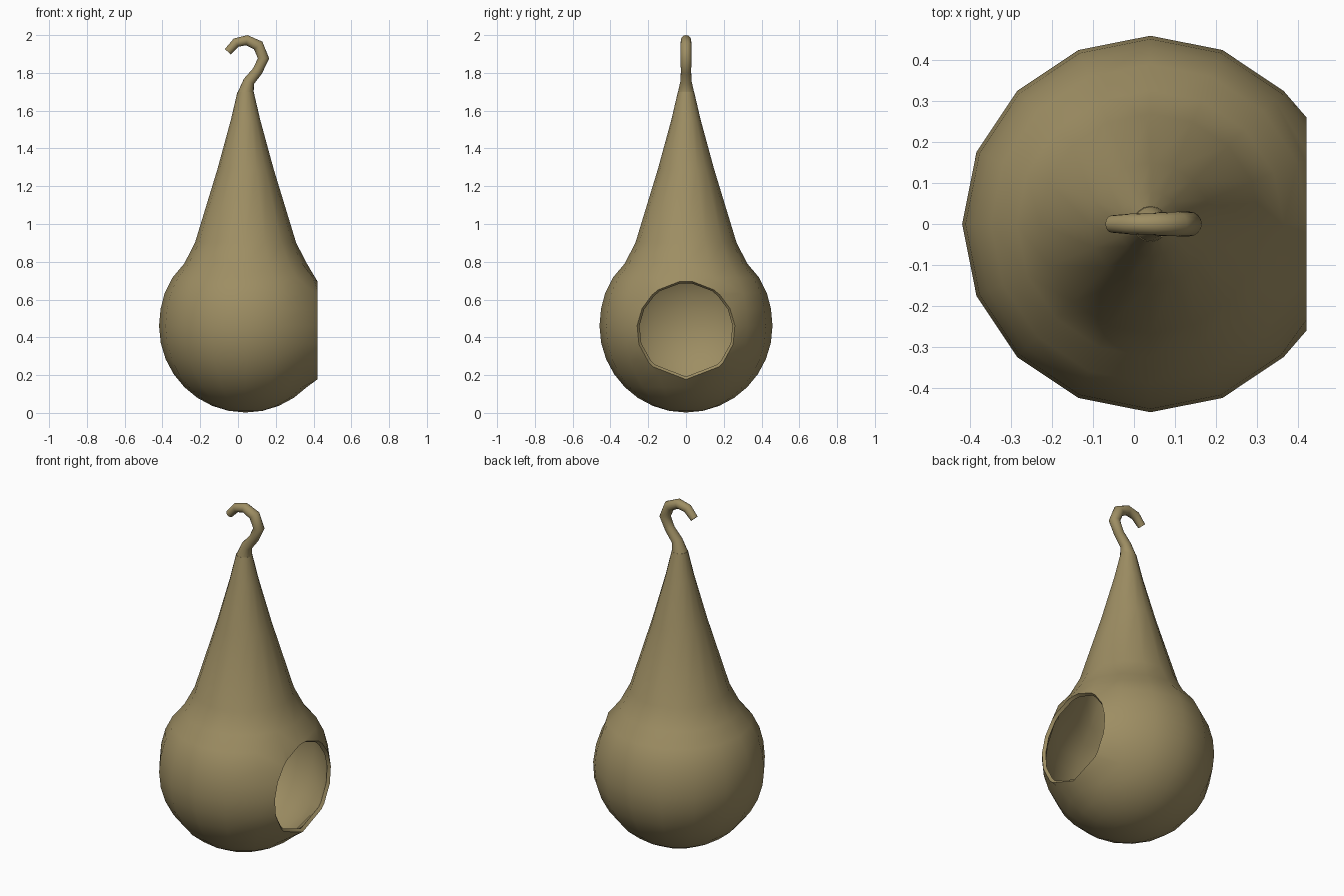
import bpy, bmesh, math
from mathutils import Vector

if "Cube" in bpy.data.objects:
    bpy.data.objects.remove(bpy.data.objects["Cube"])

AXIS = 0.04      # the gourd hangs a little right of centre
CUT = 0.42       # plane of the entrance hole

tan = bpy.data.materials.new("dried gourd tan")
tan.diffuse_color = (0.34, 0.27, 0.125, 1)
tan.use_nodes = True
tan.node_tree.nodes["Principled BSDF"].inputs["Base Color"].default_value = tan.diffuse_color


def loft(bm, stations, sides, straight=False):
    """Skin circular rings (x, z, radius) along a path in the xz plane."""
    pts = [Vector((x, 0, z)) for x, z, r in stations]
    rings = []
    for i, (x, z, r) in enumerate(stations):
        t = (pts[min(i + 1, len(pts) - 1)] - pts[max(i - 1, 0)]).normalized()
        if straight or i == 0:
            t = Vector((0, 0, 1))
        u = Vector((t.z, 0, -t.x))
        rings.append([bm.verts.new(pts[i] + r * (math.cos(a) * u + math.sin(a) * Vector((0, 1, 0))))
                      for a in (2 * math.pi * k / sides for k in range(sides))])
    for a, b in zip(rings, rings[1:]):
        for k in range(sides):
            j = (k + 1) % sides
            bm.faces.new((a[k], a[j], b[j], b[k]))
    return rings


def finish(bm, name):
    bmesh.ops.recalc_face_normals(bm, faces=bm.faces)
    mesh = bpy.data.meshes.new(name)
    bm.to_mesh(mesh)
    bm.free()
    mesh.materials.append(tan)
    ob = bpy.data.objects.new(name, mesh)
    bpy.context.collection.objects.link(ob)
    bpy.ops.object.select_all(action='DESELECT')
    ob.select_set(True)
    bpy.context.view_layer.objects.active = ob
    return ob


# gourd body: round bulb flowing into a long cone
bulb = [(0.46 - 0.458 * math.cos(a), 0.458 * math.sin(a))
        for a in (math.radians(11.25 * k) for k in range(1, 9))]
neck = [(0.55, 0.45), (0.635, 0.428), (0.715, 0.388), (0.79, 0.325), (0.90, 0.268),
        (1.29, 0.149), (1.55, 0.078), (1.70, 0.043)]
bm = bmesh.new()
rings = loft(bm, [(AXIS, z, r) for z, r in bulb + neck], 16, straight=True)
bottom = bm.verts.new((AXIS, 0, 0.002))
for k in range(16):
    bm.faces.new((bottom, rings[0][(k + 1) % 16], rings[0][k]))
bm.faces.new(rings[-1])

# entrance hole: slice the side off, then round the rim
cut = bmesh.ops.bisect_plane(bm, geom=bm.verts[:] + bm.edges[:] + bm.faces[:], dist=1e-4,
                             plane_co=(CUT, 0, 0), plane_no=(1, 0, 0), clear_outer=True)
centre = Vector((CUT, 0, 0.437))
for v in cut["geom_cut"]:
    if isinstance(v, bmesh.types.BMVert):
        v.co = centre + (v.co - centre).normalized() * 0.26
bmesh.ops.remove_doubles(bm, verts=bm.verts, dist=0.012)
body = finish(bm, "gourd_body")
shell = body.modifiers.new("shell", 'SOLIDIFY')
shell.thickness = 0.02
shell.offset = -1
bpy.ops.object.modifier_apply(modifier="shell")
bpy.ops.object.shade_smooth_by_angle(angle=math.radians(40))

# curled stem hook
hook = [(0.04, 1.695, 0.043), (0.058, 1.755, 0.03), (0.104, 1.811, 0.027), (0.135, 1.877, 0.03),
        (0.107, 1.945, 0.03), (0.047, 1.973, 0.027), (-0.01, 1.96, 0.025), (-0.054, 1.912, 0.021)]
bm = bmesh.new()
rings = loft(bm, hook, 16)
bm.faces.new(rings[-1])
finish(bm, "stem_hook")
bpy.ops.object.shade_smooth_by_angle(angle=math.radians(50))
